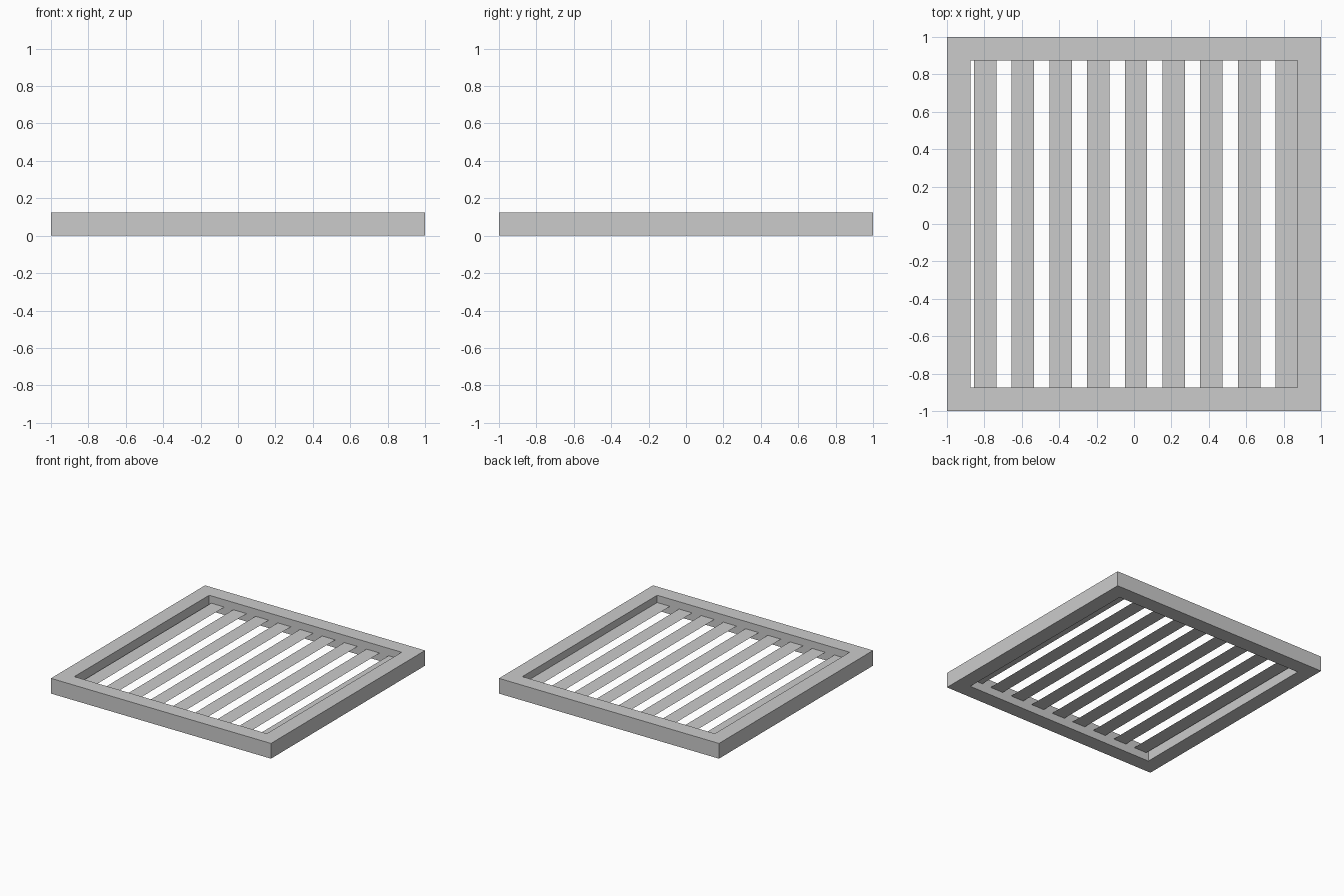
import bpy, bmesh

if "Cube" in bpy.data.objects:
    bpy.data.objects.remove(bpy.data.objects["Cube"])

OUTER, INNER, HEIGHT = 1.0, 0.875, 0.125
SLAT_Z, SLAT_W, PITCH, FIRST = 0.065, 0.12, 0.2017, -0.796


def finish(name, bm):
    mesh = bpy.data.meshes.new(name)
    bm.to_mesh(mesh)
    bm.free()
    ob = bpy.data.objects.new(name, mesh)
    bpy.context.collection.objects.link(ob)
    return ob


def square(bm, r, z):
    return [bm.verts.new((x * r, y * r, z)) for x, y in ((-1, -1), (1, -1), (1, 1), (-1, 1))]


# Square frame: four rings of a rectangular profile
bm = bmesh.new()
rings = [square(bm, r, z) for r, z in
         ((OUTER, 0), (OUTER, HEIGHT), (INNER, HEIGHT), (INNER, 0))]
for i in range(4):
    a, b = rings[i], rings[(i + 1) % 4]
    for j in range(4):
        k = (j + 1) % 4
        bm.faces.new((a[j], a[k], b[k], b[j]))
bmesh.ops.recalc_face_normals(bm, faces=bm.faces)
finish("frame", bm)

# Thin flat slats running front to back, let into the frame
for n in range(9):
    cx = FIRST + n * PITCH
    bm = bmesh.new()
    x0, x1 = cx - SLAT_W / 2, cx + SLAT_W / 2
    bm.faces.new([bm.verts.new((x, y, SLAT_Z)) for x, y in
                  ((x0, -INNER), (x1, -INNER), (x1, INNER), (x0, INNER))])
    finish(f"slat_{n + 1}", bm)
